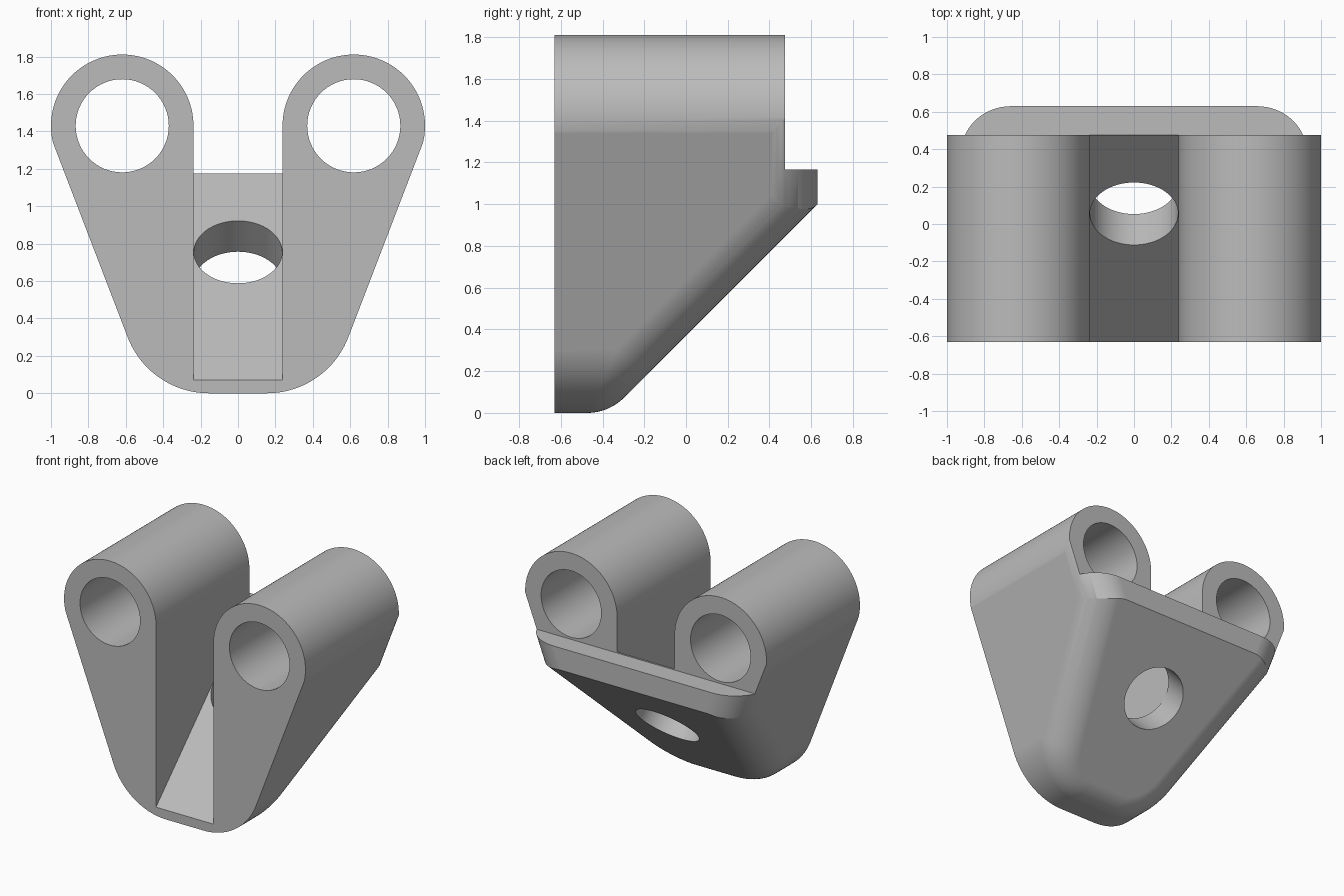
import bpy, bmesh
from math import sin, cos, pi, radians, sqrt
from mathutils import Vector

cube = bpy.data.objects.get("Cube")
if cube:
    bpy.data.objects.remove(cube, do_unlink=True)

TILT = radians(21)          # lean of the outer sides
BORE_X, BORE_Z = 0.619, 1.43
BOSS_R = 0.381
FOOT_X, FOOT_R = 0.154, 0.467
FILLET = 0.25
FRONT, ARM_BACK, BACK = -0.63, 0.475, 0.63
LEDGE_Z = 1.165
SLOT = 0.238
SLANT = Vector((0, 1, -1)).normalized()


def arc(cx, cz, r, a0, a1, n):
    return [(cx + r * cos(a0 + (a1 - a0) * i / n), cz + r * sin(a0 + (a1 - a0) * i / n))
            for i in range(n + 1)]


def make_object(name, bm):
    bmesh.ops.recalc_face_normals(bm, faces=bm.faces[:])
    mesh = bpy.data.meshes.new(name)
    bm.to_mesh(mesh)
    bm.free()
    ob = bpy.data.objects.new(name, mesh)
    bpy.context.collection.objects.link(ob)
    return ob


def prism(name, points, direction):
    """Extrude a closed outline of 3D points along a direction."""
    bm = bmesh.new()
    face = bm.faces.new([bm.verts.new(p) for p in points])
    ext = bmesh.ops.extrude_face_region(bm, geom=[face])
    moved = [g for g in ext["geom"] if isinstance(g, bmesh.types.BMVert)]
    bmesh.ops.translate(bm, verts=moved, vec=direction)
    return make_object(name, bm)


def rounded_block(name, normal, dist, grow, front, steps=14):
    """V-shaped block closed by a plane, with a rolling fillet around that plane."""
    rad = FOOT_R + grow
    top = (2.0 + grow - FOOT_R) / cos(TILT)
    right = []                                  # (x, z, normal) from foot to top
    for i in range(21):
        a = -pi / 2 + (pi / 2 - TILT) * i / 20
        n = Vector((cos(a), 0, sin(a)))
        right.append((Vector((FOOT_X, 0, FOOT_R)) + n * rad, n))
    p, n = right[-1]
    right.append((p + Vector((sin(TILT), 0, cos(TILT))) * top, n))
    left = [(Vector((-p.x, 0, p.z)), Vector((-n.x, 0, n.z))) for p, n in reversed(right)]
    bm = bmesh.new()
    rows = []
    for p, n in left + right:
        c = p - n * FILLET
        c.y = (dist - FILLET - normal.z * c.z) / normal.y
        row = [bm.verts.new((p.x, front, p.z))]
        ang = n.angle(normal)
        for k in range(steps + 1):
            t = k / steps
            d = (n * sin((1 - t) * ang) + normal * sin(t * ang)) / sin(ang)
            row.append(bm.verts.new(c + d * FILLET))
        rows.append(row)
    for i, row in enumerate(rows):
        prev = rows[i - 1]
        for k in range(steps + 1):
            bm.faces.new((prev[k], prev[k + 1], row[k + 1], row[k]))
    bm.faces.new([r[0] for r in rows])
    bm.faces.new([r[-1] for r in rows])
    return make_object(name, bm)


def combine(ob, tool, operation="DIFFERENCE"):
    tool.hide_render = True
    mod = ob.modifiers.new("cut", "BOOLEAN")
    mod.operation, mod.solver, mod.object = operation, "EXACT", tool
    bpy.context.view_layer.objects.active = ob
    bpy.ops.object.modifier_apply(modifier=mod.name)
    bpy.data.objects.remove(tool, do_unlink=True)


# Main body: slanted rounded block limited by a rounded upright back
body = rounded_block("bracket_body", SLANT, -0.37 / sqrt(2), 0, FRONT)
combine(body, rounded_block("back_limit", Vector((0, 1, 0)), BACK, 0.002, FRONT - 0.2), "INTERSECT")

# Ledge behind the two arms
combine(body, prism("ledge_cutter", [(x, ARM_BACK, z) for x, z in
                    ((-2, LEDGE_Z), (2, LEDGE_Z), (2, 3), (-2, 3))], (0, 1, 0)))

# Central slot with a sloping floor
combine(body, prism("slot_cutter", [(-SLOT, y, z) for y, z in
                    ((-0.9, -0.2), (2, 2.7), (2, 3), (-0.9, 3))], (2 * SLOT, 0, 0)))

# Rounded arm tops and their bores
for side in (-1, 1):
    outline = arc(BORE_X, BORE_Z, BOSS_R, -TILT, pi, 64)
    outline += [(0.1, BORE_Z), (0.1, 3), (2.2, 3), (2.2, 1.29)]
    combine(body, prism("arm_top_cutter", [(side * x, -1, z) for x, z in outline], (0, 2, 0)))
    bore = arc(BORE_X, BORE_Z, 0.249, 0, 2 * pi, 64)[:-1]
    combine(body, prism("bore_cutter", [(side * x, -1, z) for x, z in bore], (0, 2, 0)))

# Round hole square to the sloping plate
start = Vector((0, 0.055, 0.755)) - SLANT * 0.1
up = Vector((0, 1, 1)).normalized()
ring = [start + Vector((u, 0, 0)) + up * v for u, v in arc(0, 0, 0.236, 0, 2 * pi, 64)[:-1]]
combine(body, prism("hole_cutter", ring, SLANT * 0.6))

# Plain grey finish
grey = bpy.data.materials.new("plain_grey")
grey.use_nodes = True
colour = (0.5, 0.5, 0.5, 1)
grey.diffuse_color = colour
grey.node_tree.nodes["Principled BSDF"].inputs["Base Color"].default_value = colour
body.data.materials.clear()
body.data.materials.append(grey)

# Smooth curves, crisp edges
bpy.ops.object.select_all(action="DESELECT")
body.select_set(True)
bpy.context.view_layer.objects.active = body
bpy.ops.object.shade_smooth_by_angle(angle=radians(25))
weighted = body.modifiers.new("even_shading", "WEIGHTED_NORMAL")
weighted.keep_sharp = True
